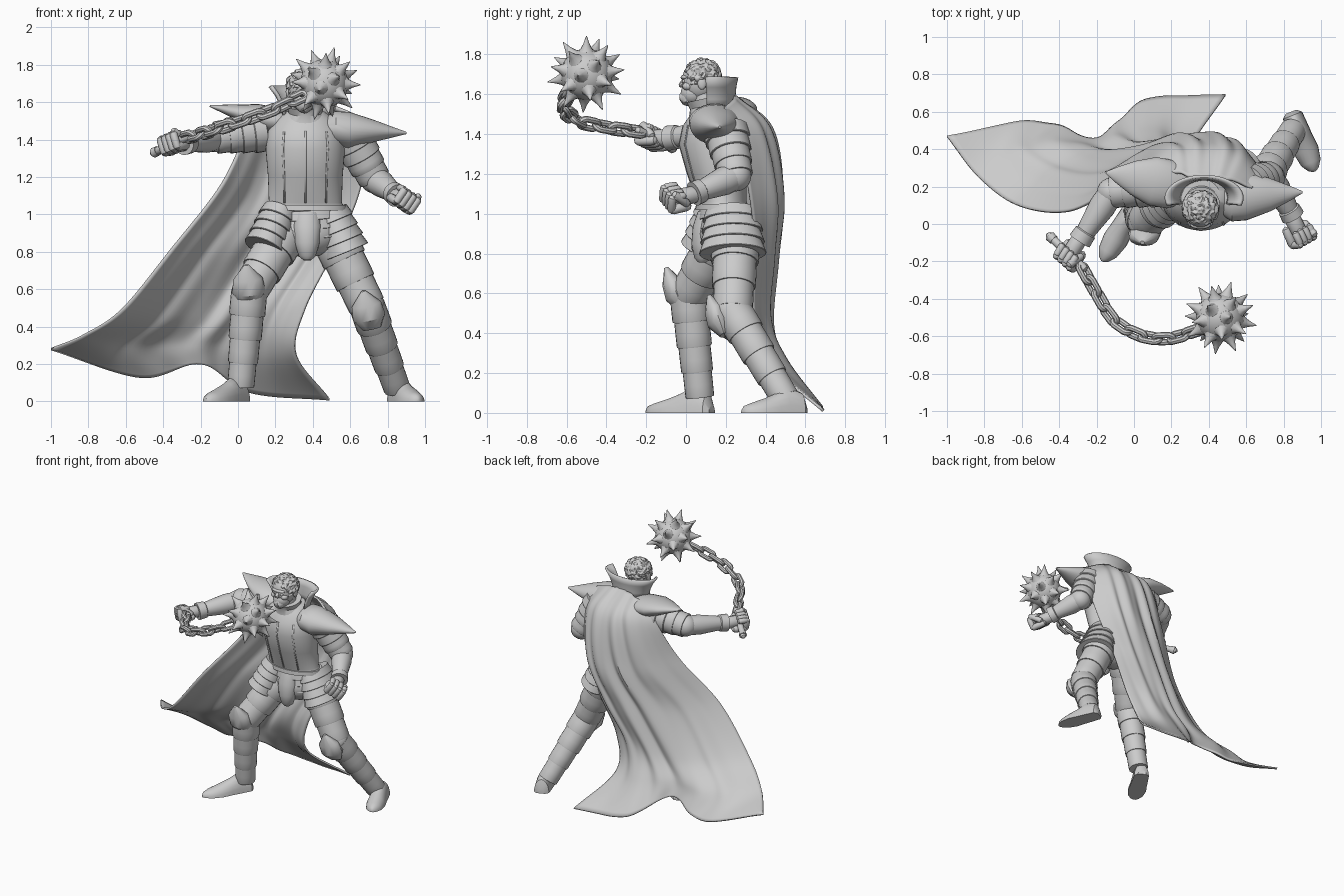
import bpy
import bmesh
from math import pi, tau, sin, cos, sqrt
from mathutils import Vector, noise

default_cube = bpy.data.objects.get("Cube")
if default_cube:
    bpy.data.objects.remove(default_cube, do_unlink=True)

stone = bpy.data.materials.new("plain_grey")
stone.use_nodes = True
grey = (.6, .6, .6, 1)
stone.diffuse_color = grey
for node in stone.node_tree.nodes:
    if node.type == 'BSDF_PRINCIPLED':
        node.inputs["Base Color"].default_value = grey
        node.inputs["Roughness"].default_value = .6

parts = []
UP = Vector((0, 0, 1))


def finish(name, bm, thickness=0):
    """Turn a bmesh into a named, coloured object."""
    bmesh.ops.recalc_face_normals(bm, faces=bm.faces)
    mesh = bpy.data.meshes.new(name)
    bm.to_mesh(mesh)
    bm.free()
    mesh.materials.append(stone)
    obj = bpy.data.objects.new(name, mesh)
    bpy.context.collection.objects.link(obj)
    if thickness:
        shell = obj.modifiers.new("shell", 'SOLIDIFY')
        shell.thickness = thickness
        shell.offset = 0
    parts.append(obj)


def frame(direction):
    """Two side axes for a direction."""
    d = Vector(direction).normalized()
    side = Vector((0, 1, 0)).cross(d) if abs(d.z) > .7 else d.cross(UP)
    side.normalize()
    return d, side, d.cross(side)


def tube(name, a, b, rings, sides=24, arc=None, thickness=0, floor=False):
    """Loft ellipses (t, half width, half depth, offset) from a to b."""
    a, b = Vector(a), Vector(b)
    d, u, v = frame(b - a)
    start, end = arc or (0, tau)
    count = sides + 1 if arc else sides
    bm = bmesh.new()
    loops = []
    for t, ru, rv, *off in rings:
        centre = a + (b - a) * t + v * (off[0] if off else 0)
        loop = []
        for i in range(count):
            ang = start + (end - start) * i / sides
            p = centre + u * ru * cos(ang) + v * rv * sin(ang)
            if floor:
                p.z = max(p.z, 0)
            loop.append(bm.verts.new(p))
        loops.append(loop)
    for low, high in zip(loops, loops[1:]):
        for i in range(sides):
            j = (i + 1) % count
            bm.faces.new((low[i], low[j], high[j], high[i]))
    if not arc:
        bm.faces.new(loops[0])
        bm.faces.new(loops[-1])
    finish(name, bm, thickness)


def lames(name, a, b, r0, r1, n, squash=1):
    """Overlapping armour bands, each flaring over the next."""
    rings = []
    for i in range(n):
        for step, flare in ((0, .96), (.5, 1.01), (.95, 1.05), (1, 1.03)):
            t = (i + step) / n
            r = (r0 + (r1 - r0) * t) * flare
            rings.append((t, r, r * squash))
    tube(name, a, b, rings)


def blob(name, loc, scale, rough=0, freq=1, detail=3):
    """Ellipsoid, optionally lumpy."""
    bm = bmesh.new()
    bmesh.ops.create_icosphere(bm, subdivisions=detail, radius=1)
    for vert in bm.verts:
        if rough:
            vert.co *= 1 + rough * noise.noise(vert.co * freq)
        vert.co = Vector(loc) + vert.co * Vector(scale)
    finish(name, bm)


def capsule(name, a, b, r):
    a, b = Vector(a), Vector(b)
    cap = r / (b - a).length
    rings = [(-cap, .2 * r, .2 * r), (-.6 * cap, .8 * r, .8 * r), (0, r, r),
             (1, r, r), (1 + .6 * cap, .8 * r, .8 * r), (1 + cap, .2 * r, .2 * r)]
    tube(name, a, b, rings, 12)


def fist(name, centre, forward, across):
    """Closed gauntlet: palm, four curled fingers and a thumb."""
    c, f, s = Vector(centre), Vector(forward).normalized(), Vector(across).normalized()
    curl = f.cross(s).normalized()
    capsule(name + "_wrist", c - f * .1, c - f * .02, .044)
    for i in range(4):
        k = c + s * (i - 1.5) * .033
        capsule(name + "_back", k - f * .04 - curl * .028, k + f * .035 - curl * .033, .024)
        capsule(name + "_finger", k + f * .045 - curl * .03, k + f * .048 + curl * .032, .021)
        capsule(name + "_fingertip", k + f * .035 + curl * .04, k - f * .01 + curl * .04, .019)
    capsule(name + "_thumb", c - f * .03 + s * .058, c + f * .03 + s * .048 + curl * .05, .021)


def spline(pts, t):
    """Smooth curve through points, t from zero to one."""
    last = len(pts) - 1
    i = min(int(t * last), last - 1)
    f = t * last - i
    p1, p2 = pts[i], pts[i + 1]
    p0 = pts[i - 1] if i else p1 * 2 - p2
    p3 = pts[i + 2] if i + 2 <= last else p2 * 2 - p1
    return p1 + (p2 - p0 + (p0 * 2 - p1 * 5 + p2 * 4 - p3
                            + (p1 * 3 - p0 - p2 * 3 + p3) * f) * f) * f * .5


# Cape: rows of points from the shoulders to the hem
cape_rows = [
    [(.1, .29, 1.53), (.24, .27, 1.57), (.38, .24, 1.59), (.5, .24, 1.58), (.63, .19, 1.53)],
    [(.03, .29, 1.4), (.2, .4, 1.43), (.38, .42, 1.42), (.55, .39, 1.42), (.69, .26, 1.38)],
    [(-.1, .2, 1.14), (.08, .4, 1.1), (.3, .47, 1.08), (.5, .46, 1.08), (.64, .32, 1.1)],
    [(-.35, .07, .82), (-.15, .28, .78), (.12, .43, .77), (.35, .44, .78), (.51, .35, .8)],
    [(-.62, .1, .49), (-.38, .3, .46), (-.07, .4, .46), (.16, .42, .48), (.36, .34, .5)],
    [(-.83, .25, .35), (-.57, .42, .29), (-.2, .43, .3), (.08, .5, .27), (.31, .42, .25)],
    [(-1, .47, .28), (-.52, .55, .13), (-.2, .46, .2), (.06, .66, .05), (.49, .69, .01)]]
cape_rows = [[Vector(p) for p in row] for row in cape_rows]
bm = bmesh.new()
res = 56
grid = []
for j in range(res + 1):
    v = j / res
    grid.append([])
    for i in range(res + 1):
        u = i / res
        p = spline([spline(row, u) for row in cape_rows], v)
        fold = sin(tau * 5 * u + 2.5 * v) + .5 * sin(tau * 8 * u - 3 * v)
        p.y += .016 * min(1, .3 + v * 2) * sin(pi * u) * (1 - .6 * v ** 4) * fold
        grid[-1].append(bm.verts.new(p))
for low, high in zip(grid, grid[1:]):
    for i in range(res):
        bm.faces.new((low[i], low[i + 1], high[i + 1], high[i]))
finish("cape", bm, .014)

# Cuirass with front seams and waist belt
chest = ((.36, .15, 1.02), (.36, .15, 1.55))
chest_rings = [(0, .22, .13, .04), (.05, .205, .125, .035), (.08, .195, .125, .03),
               (.35, .2, .15, .005), (.62, .212, .17, -.015), (.8, .2, .155, -.01),
               (.92, .16, .12, 0), (1, .1, .09, 0)]
tube("cuirass", *chest, chest_rings, 48)
seam_rings = [(t, ru * 1.004, rv * 1.004, off) for t, ru, rv, off in chest_rings[2:-2]]
for turn in (-.6, 0, .6):
    mid = -pi / 2 + turn
    tube("chest_seam", *chest, seam_rings, 2, (mid - .025, mid + .025), .004)
tube("belt", (.36, .185, 1.02), (.36, .185, 1.05), [(0, .222, .138), (1, .218, .135)], 40)
tube("gorget", (.36, .12, 1.49), (.36, .1, 1.58), [(0, .13, .11), (.6, .09, .09), (1, .1, .1)])

# Hips, skirt plates and groin guard
blob("pelvis", (.37, .2, .9), (.18, .14, .13))
lames("waist_skirt", (.36, .195, 1.03), (.37, .21, .88), .19, .195, 3, .7)
lames("left_hip_plates", (.49, .23, 1.02), (.58, .235, .8), .1, .12, 4, 1.35)
lames("right_hip_plates", (.23, .18, 1.02), (.14, .11, .82), .1, .108, 4, 1.25)
tube("groin_guard", (.37, .1, 1.01), (.37, .08, .755),
     [(0, .065, .04), (.3, .075, .06), (.65, .065, .06), (.92, .045, .04), (1, .02, .02)])


def leg(side, hip, knee, ankle, plate, heel, toe):
    """Armoured thigh, knee guard, shin and boot."""
    lames(side + "_thigh", hip, knee, .125, .095, 3)
    blob(side + "_knee", knee, (.094, .1, .1))
    tube(side + "_knee_plate", *plate, [(0, .05, .02), (.3, .088, .06), (.65, .08, .05), (1, .012, .01)], 12)
    lames(side + "_shin", knee, ankle, .1, .068, 4)
    tube(side + "_boot", heel, toe,
         [(0, .03, .04), (.06, .055, .1), (.3, .06, .13), (.45, .062, .1), (.65, .068, .072),
          (.85, .055, .05), (.96, .03, .035), (1, .008, .015)], 20, floor=True)


leg("right", (.25, .19, .9), (.06, .015, .59), (.015, .07, .08),
    ((.065, -.02, .52), (.045, -.1, .73)), (.03, .13, 0), (-.17, -.2, 0))
leg("left", (.51, .25, .88), (.69, .235, .51), (.85, .5, .07),
    ((.715, .19, .39), (.67, .115, .59)), (.84, .6, 0), (.965, .28, 0))


def arm(side, shoulder, elbow, wrist, pauldron):
    """Banded upper arm, elbow guard, vambrace and pointed shoulder guard."""
    lames(side + "_upper_arm", shoulder, elbow, .118, .083, 4)
    blob(side + "_elbow", elbow, (.078, .078, .078))
    tube(side + "_forearm", elbow, wrist,
         [(0, .068, .068), (.3, .072, .072), (.8, .052, .052), (.82, .06, .06), (1, .063, .063)])
    tube(side + "_shoulder_guard", *pauldron, 28)


arm("left", (.6, .2, 1.42), (.73, .25, 1.19), (.85, .04, 1.1),
    ((.46, .14, 1.46), (.9, .17, 1.435),
     [(0, .09, .06), (.12, .13, .09, -.005), (.3, .13, .1, .005), (.6, .09, .06), (.85, .04, .026), (1, .006, .006)]))
arm("right", (.14, .21, 1.45), (-.12, .17, 1.41), (-.29, -.09, 1.38),
    ((.26, .2, 1.49), (-.15, .275, 1.58),
     [(0, .1, .06), (.15, .13, .07), (.4, .13, .065), (.65, .09, .04), (.85, .045, .02), (1, .006, .006)]))
fist("left_hand", (.885, -.05, 1.08), (.4, -.85, -.15), (.7, .4, -.5))
fist("right_hand", (-.345, -.165, 1.38), (-.5, -.8, 0), (.7, -.63, .3))

# Neck, head and curly hair
tube("neck", (.36, .12, 1.48), (.355, .08, 1.64), [(0, .075, .075), (1, .06, .065)])
blob("head", (.355, .07, 1.665), (.084, .092, .105))
blob("jaw", (.355, .035, 1.605), (.062, .062, .06))
blob("beard", (.355, .012, 1.585), (.046, .045, .045), .2, 5)
blob("hair", (.355, .085, 1.69), (.098, .094, .09), .13, 6, 5)
blob("brow", (.355, -.005, 1.685), (.055, .022, .014))
tube("nose", (.355, -.005, 1.68), (.355, -.03, 1.635), [(0, .01, .01), (.8, .017, .014), (1, .01, .006)], 10)
for side in (-1, 1):
    blob("ear", (.355 + side * .088, .08, 1.655), (.012, .022, .032))
    blob("eye", (.355 + side * .03, -.01, 1.665), (.014, .01, .009))
    blob("cheek", (.355 + side * .042, .01, 1.64), (.026, .028, .022))

# Flared standing collar, open at the front
tube("collar", (.375, .14, 1.53), (.375, .14, 1.685),
     [(0, .13, .1), (.3, .14, .1), (.7, .17, .105), (1, .205, .115)], 36, (-.35, pi + .35), .016)

# Flail handle
handle_start, handle_end = Vector((-.45, -.065, 1.33)), Vector((-.27, -.235, 1.415))
capsule("flail_handle", handle_start, handle_end, .022)
tube("handle_pommel", handle_start, handle_start.lerp(handle_end, .12), [(0, .028, .028), (1, .026, .026)], 12)

# Chain of alternating links
chain_path = [Vector(p) for p in ((-.28, -.23, 1.41), (-.2, -.37, 1.43), (-.1, -.52, 1.46),
                                  (.05, -.6, 1.51), (.2, -.61, 1.565), (.36, -.56, 1.64))]
links = 10
for k in range(links):
    here = spline(chain_path, (k + .5) / links)
    ahead = spline(chain_path, (k + 1) / links) - spline(chain_path, k / links)
    d, u, v = frame(ahead)
    u, v = (u + v, v - u) if k % 2 else (u - v, u + v)
    u, v = u.normalized(), v.normalized()
    bm = bmesh.new()
    around, round_wire = 24, 8
    loops = []
    for i in range(around):
        ang = tau * i / around
        out = d * cos(ang) + u * sin(ang)
        mid = here + out * .027 + d * (.027 if cos(ang) > 0 else -.027)
        loops.append([bm.verts.new(mid + (out * cos(w) + v * sin(w)) * .0165)
                      for w in (tau * n / round_wire for n in range(round_wire))])
    for i in range(around):
        one, two = loops[i], loops[(i + 1) % around]
        for n in range(round_wire):
            m = (n + 1) % round_wire
            bm.faces.new((one[n], one[m], two[m], two[n]))
    finish("chain_link", bm)

# Spiked ball
ball = Vector((.46, -.5, 1.7))
blob("flail_ball", ball, (.13, .13, .13))
spikes = 26
for k in range(spikes):
    h = 1 - 2 * (k + .5) / spikes
    ang = k * pi * (3 - sqrt(5))
    ray = Vector((cos(ang) * sqrt(1 - h * h), sin(ang) * sqrt(1 - h * h), h))
    tube("spike", ball + ray * .115, ball + ray * .2,
         [(0, .045, .045), (.2, .03, .03), (.5, .017, .017), (1, .002, .002)], 10)

# Smooth shading with crisp plate edges
bpy.ops.object.select_all(action='DESELECT')
for obj in parts:
    obj.select_set(True)
bpy.context.view_layer.objects.active = parts[0]
bpy.ops.object.shade_smooth_by_angle(angle=pi / 5)
